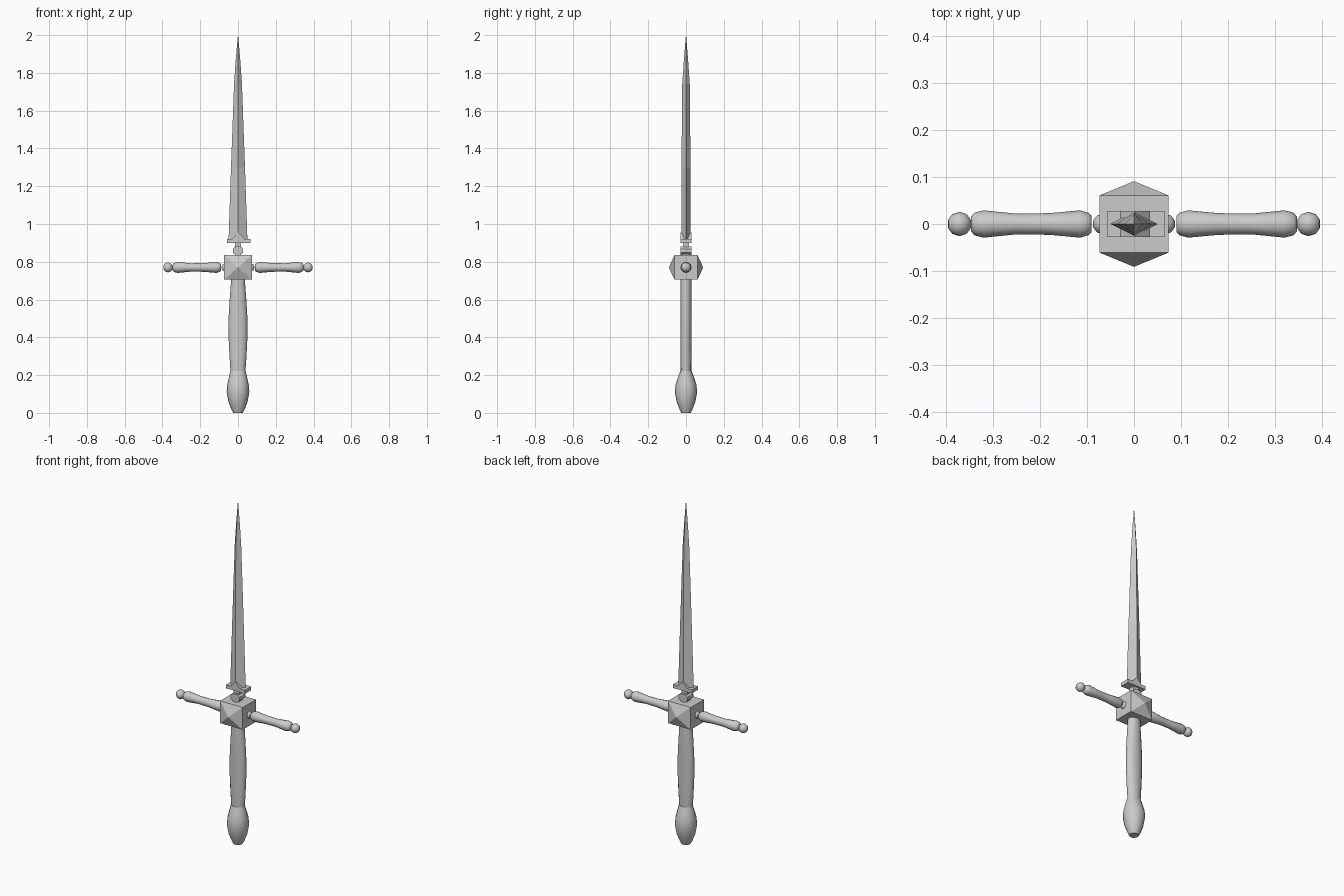
import bpy, bmesh
from math import sin, cos, pi, radians
from mathutils import Matrix

if "Cube" in bpy.data.objects:
    bpy.data.objects.remove(bpy.data.objects["Cube"])


def finish(name, bm, smooth=None, matrix=None):
    if matrix is not None:
        bm.transform(matrix)
    bmesh.ops.recalc_face_normals(bm, faces=bm.faces)
    me = bpy.data.meshes.new(name)
    bm.to_mesh(me)
    bm.free()
    ob = bpy.data.objects.new(name, me)
    bpy.context.collection.objects.link(ob)
    if smooth:
        bpy.ops.object.select_all(action='DESELECT')
        ob.select_set(True)
        bpy.context.view_layer.objects.active = ob
        bpy.ops.object.shade_smooth_by_angle(angle=radians(smooth))
    return ob


def loft(name, rings, sides, smooth=None, matrix=None, turn=0.0):
    """Stack of elliptical rings (z, rx, ry), capped at both ends."""
    bm = bmesh.new()
    loops = []
    for z, rx, ry in rings:
        angles = [turn + 2 * pi * i / sides for i in range(sides)]
        loops.append([bm.verts.new((rx * cos(a), ry * sin(a), z)) for a in angles])
    for a, b in zip(loops, loops[1:]):
        for i in range(sides):
            j = (i + 1) % sides
            bm.faces.new((a[i], a[j], b[j], b[i]))
    bm.faces.new(loops[0])
    bm.faces.new(loops[-1])
    return finish(name, bm, smooth, matrix)


def box_bm(size, centre):
    bm = bmesh.new()
    bmesh.ops.create_cube(bm, size=1, matrix=Matrix.Translation(centre) @ Matrix.Diagonal((*size, 1)))
    return bm


def ball(name, x, z, r):
    bm = bmesh.new()
    bmesh.ops.create_uvsphere(bm, u_segments=10, v_segments=8, radius=r)
    return finish(name, bm, 50, Matrix.Translation((x, 0, z)))


GUARD_Z = 0.77

# Pommel and grip
loft("pommel", [(0, .026, .026), (.02, .036, .035), (.06, .051, .05), (.11, .06, .059),
                (.15, .057, .055), (.19, .048, .042), (.222, .04, .03)], 16, 40)
loft("grip", [(.215, .039, .028), (.3, .045, .029), (.4, .05, .029), (.5, .05, .029),
              (.6, .044, .029), (.71, .036, .029)], 16, 40)

# Guard block with a low pyramid on its front and back
bm = box_bm((.146, .122, .13), (0, 0, GUARD_Z))
bm.normal_update()
for f in [f for f in bm.faces if abs(f.normal.y) > .9]:
    side = f.normal.y
    centre = bmesh.ops.poke(bm, faces=[f])["verts"][0]
    centre.co.y = side * .091
finish("guard_block", bm)

# Cross guard arms
for label, s in (("left", -1), ("right", 1)):
    m = Matrix.Translation((0, 0, GUARD_Z)) @ Matrix.Rotation(s * pi / 2, 4, 'Y')
    loft(label + "_guard_arm", [(.09, .017, .017), (.097, .024, .024), (.115, .029, .029),
                                (.18, .023, .023), (.25, .022, .022), (.32, .029, .029),
                                (.339, .024, .024), (.346, .016, .016)], 12, 50, m)
    ball(label + "_guard_bead", s * .066, GUARD_Z, .022)
    ball(label + "_guard_tip", s * .371, GUARD_Z, .026)

# Neck: octagonal roller between two small blocks
m = Matrix.Translation((0, 0, .859)) @ Matrix.Rotation(pi / 2, 4, 'X')
loft("neck_roller", [(-.028, .03, .025), (.028, .03, .025)], 8, None, m, pi / 8)
finish("neck_post", box_bm((.034, .034, .08), (0, 0, .865)))

# Blade seat plate with a pointed ridge on top
finish("blade_plate", box_bm((.122, .056, .021), (.004, 0, .911)))
bm = bmesh.new()
outline = [(-.03, .92), (.034, .92), (.002, .955)]
face = bm.faces.new([bm.verts.new((x, -.028, z)) for x, z in outline])
ext = bmesh.ops.extrude_face_region(bm, geom=[face])["geom"]
bmesh.ops.translate(bm, vec=(0, .056, 0), verts=[v for v in ext if isinstance(v, bmesh.types.BMVert)])
finish("blade_ridge", bm)

# Blade with a diamond section
loft("blade", [(.915, .05, .025), (1.3, .037, .024), (1.74, .021, .02),
               (1.87, .012, .011), (2.0, .0005, .0005)], 4)
